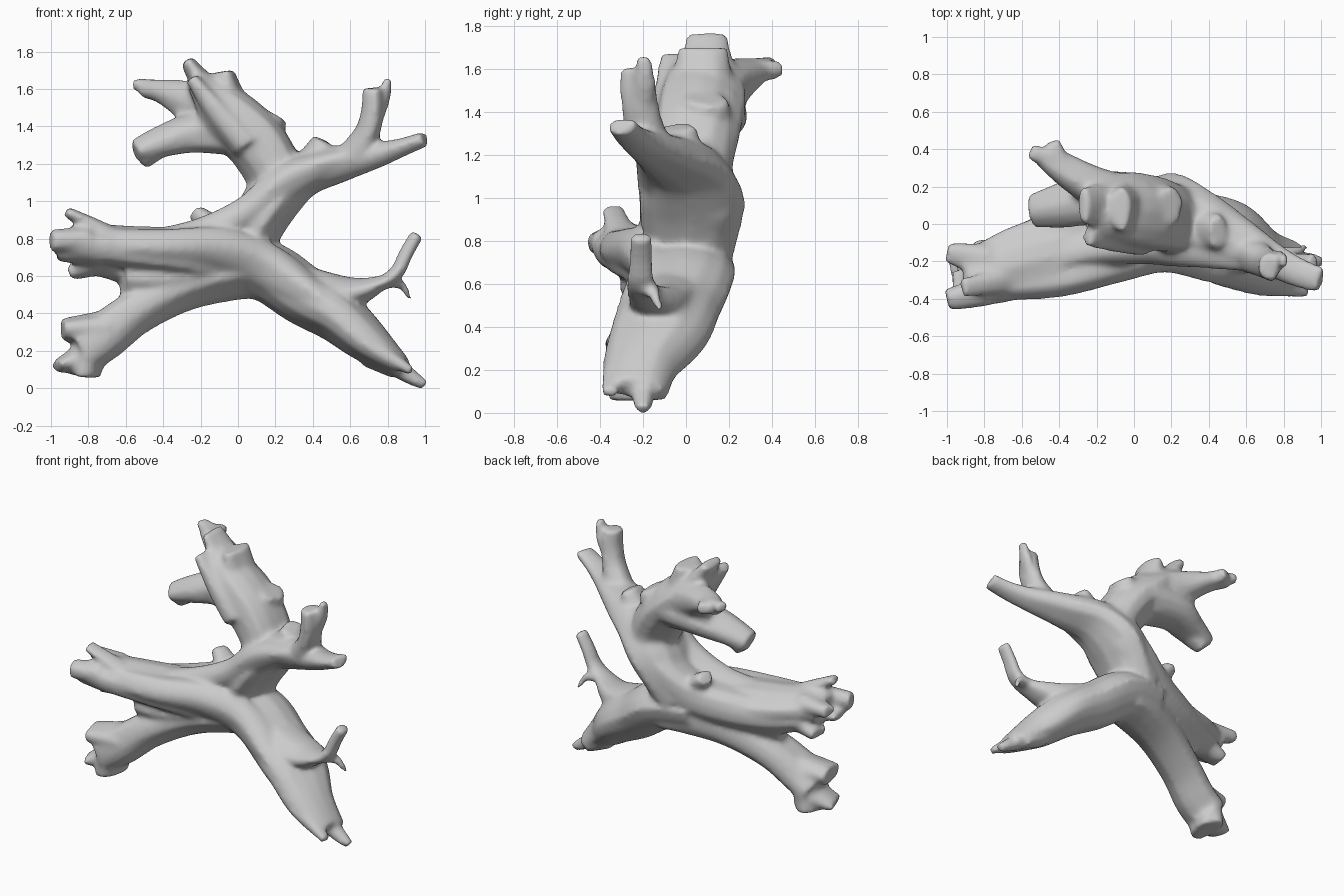
import bpy, bmesh, math
from mathutils import Vector

SIDES, STEPS = 14, 6
bm = bmesh.new()


def spline(a, b, c, d, t):
    return 0.5 * (2 * b + (c - a) * t + (2 * a - 5 * b + 4 * c - d) * t * t
                  + (3 * b - a - 3 * c + d) * t ** 3)


def limb(*pts, gnarl=0.05, seed=0.0):
    """Closed tapering limb. Each point: x, y, z, in-plane radius, depth radius."""
    p = [pts[0]] + list(pts) + [pts[-1]]
    path = []
    for i in range(1, len(p) - 2):
        for s in range(STEPS):
            path.append([spline(*(p[i + k][j] for k in (-1, 0, 1, 2)), s / STEPS) for j in range(5)])
    path.append(list(pts[-1]))
    rings = []
    for i, q in enumerate(path):
        t = (Vector(path[min(i + 1, len(path) - 1)][:3]) - Vector(path[max(i - 1, 0)][:3])).normalized()
        b = Vector((0, 1, 0))
        b = (b - t * b.dot(t)).normalized()
        n = t.cross(b)
        ring = []
        for k in range(SIDES):
            a = 2 * math.pi * k / SIDES
            # twisting lengthwise grooves give the weathered grain
            f = 1 + gnarl * math.sin(3 * a + seed + i * 0.12) + gnarl * 0.7 * math.sin(5 * a - i * 0.1 + 2 * seed)
            ring.append(bm.verts.new(Vector(q[:3]) + (n * math.cos(a) * q[3] + b * math.sin(a) * q[4]) * f))
        rings.append(ring)
    for r, s in zip(rings, rings[1:]):
        for k in range(SIDES):
            m = (k + 1) % SIDES
            bm.faces.new((r[k], r[m], s[m], s[k]))
    bm.faces.new(rings[0][::-1])
    bm.faces.new(rings[-1])


# Left trunk, the ridge arching over its front, and its bulging back
limb((-.91, -.27, .77, .085, .16), (-.8, -.27, .77, .105, .17), (-.6, -.21, .75, .115, .2),
     (-.35, -.15, .73, .13, .22), (-.1, -.06, .70, .16, .2), (.12, 0, .68, .17, .2), seed=1)
limb((-.7, -.32, .77, .08, .09), (-.4, -.28, .76, .09, .115), (-.1, -.2, .75, .11, .12),
     (.15, -.14, .66, .12, .12), (.4, -.18, .49, .1, .13), (.6, -.25, .36, .08, .1), seed=2)
limb((-.78, -.2, .7, .09, .1), (-.58, -.12, .69, .13, .12), (-.35, -.03, .71, .14, .13),
     (-.1, .05, .77, .14, .14), (.1, .1, .9, .14, .15), (.2, .1, 1.0, .13, .15), seed=3)
# Web between the left trunk and leg
limb((-.62, -.2, .6, .09, .11), (-.45, -.16, .6, .12, .14), (-.15, -.07, .64, .14, .17))
# Splintered left trunk end
limb((-.8, -.36, .79, .08, .08), (-1.0, -.405, .79, .06, .06))
limb((-.78, -.2, .8, .07, .1), (-1.0, -.15, .81, .04, .055))
limb((-.68, -.3, .82, .05, .07), (-.8, -.32, .885, .04, .06), (-.92, -.34, .945, .03, .055))
limb((-.75, -.3, .72, .07, .11), (-.97, -.32, .71, .03, .07))
limb((-.7, -.2, .7, .09, .11), (-.9, -.18, .615, .04, .08))

# Left leg and its cupped, forked foot
limb((-.84, -.24, .2, .13, .15), (-.72, -.23, .28, .13, .15), (-.55, -.18, .41, .12, .15),
     (-.3, -.1, .54, .125, .165), (-.05, -.03, .62, .15, .2), (.12, 0.01, .64, .16, .2), seed=3)
limb((-.7, -.24, .32, .1, .13), (-.94, -.27, .315, .06, .11))
limb((-.75, -.2, .2, .1, .13), (-.97, -.27, .115, .035, .09))
limb((-.8, -.23, .22, .09, .14), (-.82, -.22, .065, .085, .14))

# Right leg with pointed splinters
limb((-.1, -.02, .66, .15, .2), (.15, 0, .63, .165, .225), (.35, -.05, .5, .16, .225),
     (.53, -.11, .39, .145, .235), (.7, -.2, .245, .115, .185), (.88, -.24, .11, .055, .14), seed=4)
limb((.75, -.22, .19, .06, .09), (.88, -.2, .09, .05, .06), (1.0, -.2, .015, .03, .035))
limb((.7, -.3, .24, .06, .08), (.93, -.36, .09, .025, .04))
limb((.7, -.15, .18, .07, .1), (.85, -.14, .08, .035, .06))

# Side twig on the right leg
limb((.3, -.05, .56, .12, .15), (.58, -.12, .51, .09, .14), (.76, -.19, .56, .042, .085),
     (.85, -.21, .62, .04, .065), (.9, -.21, .72, .039, .055), (.96, -.21, .825, .038, .05), seed=5)
limb((.78, -.18, .57, .04, .06), (.87, -.15, .555, .025, .035), (.92, -.12, .475, .014, .018))

# Stem sweeping up into the upper right branch
limb((0, .03, .72, .17, .19), (.1, .03, .88, .15, .23), (.2, .03, 1.02, .15, .24),
     (.35, -.01, 1.14, .125, .19), (.55, -.1, 1.2, .1, .14), (.75, -.2, 1.25, .07, .095),
     (.88, -.26, 1.29, .05, .08), (1.0, -.3, 1.335, .042, .07), seed=6)
limb((-.45, -.18, .78, .07, .1), (-.2, -.13, .83, .08, .1), (.05, -.11, .94, .09, .11),
     (.25, -.12, 1.1, .1, .11), (.45, -.14, 1.19, .08, .1), (.65, -.19, 1.24, .06, .07), seed=2)
# Upright fork and knots on that branch
limb((.62, -.16, 1.23, .1, .1), (.69, -.2, 1.36, .07, .09), (.72, -.22, 1.48, .062, .085),
     (.72, -.23, 1.605, .055, .075))
limb((.74, -.2, 1.45, .04, .06), (.785, -.19, 1.55, .03, .05), (.8, -.2, 1.66, .024, .035))
limb((.38, -.03, 1.17, .1, .13), (.45, -.04, 1.33, .05, .09))

# Crown leaning to the upper left
limb((.2, .04, 1.0, .14, .2), (.2, .03, 1.15, .155, .19), (.1, .05, 1.32, .165, .2),
     (-.05, .07, 1.46, .155, .2), (-.15, .07, 1.57, .11, .17), (-.23, .06, 1.65, .06, .13), seed=7)
limb((.05, -.08, 1.3, .09, .09), (-.1, -.08, 1.47, .07, .07), (-.25, -.07, 1.66, .035, .05))
limb((-.15, .1, 1.57, .08, .13), (-.275, .1, 1.755, .036, .1))
limb((.1, .09, 1.28, .14, .15), (.2, .1, 1.46, .07, .1))
limb((-.04, .08, 1.46, .12, .15), (-.075, .08, 1.695, .055, .12))
limb((.22, .02, 1.13, .13, .16), (.3, .0, 1.27, .07, .1))
# Two branch stubs of the crown and the flesh joining them
limb((0, .1, 1.42, .14, .15), (-.22, .2, 1.52, .12, .11), (-.4, .31, 1.585, .065, .085),
     (-.5, .38, 1.6, .05, .06), seed=8)
limb((-.45, .35, 1.61, .045, .05), (-.555, .39, 1.625, .035, .045))
limb((-.4, .32, 1.59, .055, .06), (-.43, .445, 1.6, .04, .035))
limb((0, .09, 1.37, .13, .18), (-.22, .13, 1.365, .11, .15), (-.38, .1, 1.325, .09, .125),
     (-.55, .07, 1.265, .062, .09), seed=9)
limb((-.02, .14, 1.4, .14, .13), (-.2, .19, 1.43, .13, .09), (-.33, .2, 1.44, .09, .05))
limb((-.42, .08, 1.3, .07, .1), (-.51, .1, 1.2, .035, .06))

# Broken knot on the back
limb((-.08, .02, .78, .09, .1), (-.16, .08, .88, .065, .08), (-.23, .11, .945, .045, .06))

# Fuse everything into one smooth skin
bmesh.ops.recalc_face_normals(bm, faces=bm.faces)
mesh = bpy.data.meshes.new("driftwood")
bm.to_mesh(mesh)
bm.free()
wood = bpy.data.objects.new("driftwood", mesh)
bpy.context.collection.objects.link(wood)
fuse = wood.modifiers.new("fuse", 'REMESH')
fuse.mode, fuse.voxel_size, fuse.use_smooth_shade = 'VOXEL', 0.016, True
soften = wood.modifiers.new("soften", 'SMOOTH')
soften.factor, soften.iterations = 0.5, 10
